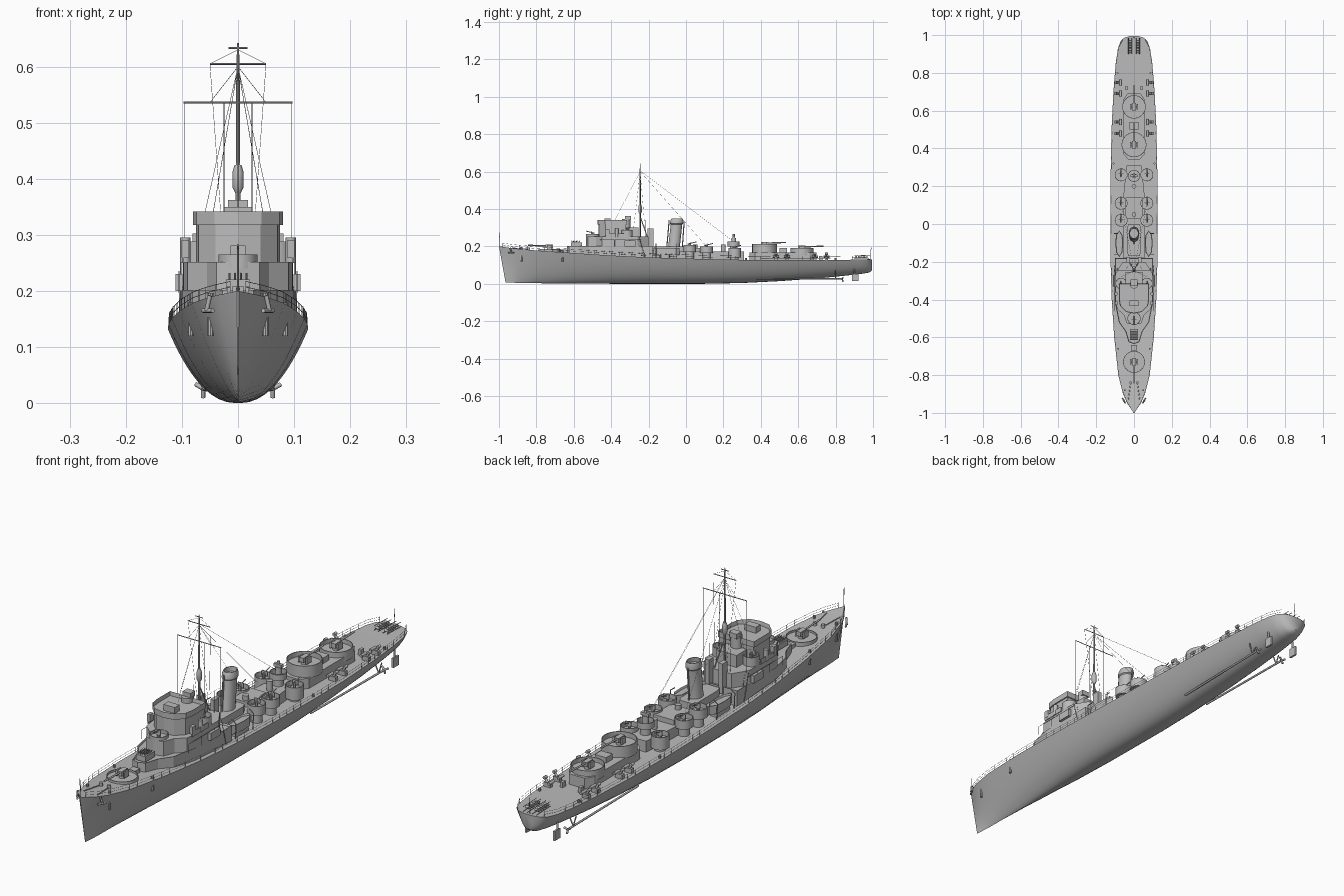
import bpy, bmesh, math
from mathutils import Vector

if "Cube" in bpy.data.objects:
    bpy.data.objects.remove(bpy.data.objects["Cube"])

grey = bpy.data.materials.new("warship grey")
grey.diffuse_color = (0.5, 0.5, 0.5, 1)
grey.use_nodes = True
grey.node_tree.nodes["Principled BSDF"].inputs["Base Color"].default_value = grey.diffuse_color


def finish(name, bm, smooth=False):
    bmesh.ops.recalc_face_normals(bm, faces=bm.faces[:])
    me = bpy.data.meshes.new(name)
    bm.to_mesh(me)
    bm.free()
    me.materials.append(grey)
    ob = bpy.data.objects.new(name, me)
    bpy.context.collection.objects.link(ob)
    if smooth:
        bpy.ops.object.select_all(action='DESELECT')
        ob.select_set(True)
        bpy.context.view_layer.objects.active = ob
        bpy.ops.object.shade_smooth_by_angle(angle=math.radians(35))
    return ob


def lathe(name, x, y, prof, n=20, lean=0.0, sx=1.0):
    # prof: (radius, z) from bottom centre to top centre
    bm = bmesh.new()
    z0 = prof[0][1]
    rings = [[bm.verts.new((x + sx * r * math.cos(2 * math.pi * i / n),
                            y + r * math.sin(2 * math.pi * i / n) + lean * (z - z0), z))
              for i in range(n)] for r, z in prof]
    for a, b in zip(rings, rings[1:]):
        for i in range(n):
            bm.faces.new((a[i], a[(i + 1) % n], b[(i + 1) % n], b[i]))
    bm.faces.new(rings[0])
    bm.faces.new(rings[-1])
    return finish(name, bm, True)


def drum(name, x, y, r, z0, z1, n=16, **k):
    return lathe(name, x, y, [(r, z0), (r, z1)], n, **k)


def tub(name, x, y, r, z0, z1, depth=0.02):
    return lathe(name, x, y, [(r, z0), (r, z1), (r - .003, z1), (r - .003, z1 - depth)], 24)


def box(name, x, y, z, dx, dy, dz):
    bm = bmesh.new()
    bmesh.ops.create_cube(bm, size=1)
    for v in bm.verts:
        v.co = Vector((x + v.co.x * dx, y + v.co.y * dy, z + v.co.z * dz))
    return finish(name, bm)


def house(name, half, z0, z1, cx=0.0, rim=0.0):
    # prism from a mirrored half outline; rim > 0 sinks the roof behind a bulwark
    pts = half + [(-x, y) for x, y in reversed(half) if x > 1e-6]
    bm = bmesh.new()
    lo = [bm.verts.new((cx + x, y, z0)) for x, y in pts]
    hi = [bm.verts.new((cx + x, y, z1)) for x, y in pts]
    bm.faces.new(lo)
    top = bm.faces.new(hi)
    for i in range(len(pts)):
        j = (i + 1) % len(pts)
        bm.faces.new((lo[i], lo[j], hi[j], hi[i]))
    if rim:
        bmesh.ops.recalc_face_normals(bm, faces=bm.faces[:])
        bmesh.ops.inset_region(bm, faces=[top], thickness=.003)
        for v in top.verts:
            v.co.z -= rim
    return finish(name, bm)


def wires(name, lines, r):
    cu = bpy.data.curves.new(name, 'CURVE')
    cu.dimensions, cu.bevel_depth, cu.bevel_resolution = '3D', r, 0 if r < .002 else 2
    cu.use_fill_caps = True
    for line in lines:
        s = cu.splines.new('POLY')
        s.points.add(len(line) - 1)
        for p, c in zip(s.points, line):
            p.co = (*c, 1)
    cu.materials.append(grey)
    ob = bpy.data.objects.new(name, cu)
    bpy.context.collection.objects.link(ob)
    bpy.ops.object.select_all(action='DESELECT')
    ob.select_set(True)
    bpy.context.view_layer.objects.active = ob
    bpy.ops.object.convert(target='MESH')


# Hull stations: y, half beam, keel z, deck z, section fullness, stem rake
ST = [(-1, .002, .008, .2, 1, .035), (-.95, .036, .006, .193, .95, .02), (-.9, .058, .004, .187, .88, .01),
      (-.8, .083, .003, .178, .76, 0), (-.6, .105, .001, .164, .6, 0), (-.4, .118, 0, .151, .5, 0),
      (-.2, .124, 0, .141, .46, 0), (.1, .125, 0, .132, .45, 0), (.3, .123, .004, .128, .45, 0),
      (.5, .119, .014, .126, .45, 0), (.7, .109, .028, .126, .45, 0), (.85, .097, .043, .128, .43, 0),
      (.93, .085, .052, .129, .4, 0), (.97, .07, .058, .13, .38, 0), (.987, .05, .064, .13, .38, 0),
      (.995, .022, .072, .13, .38, 0)]


def at(y, k):
    for a, b in zip(ST, ST[1:]):
        if y <= b[0]:
            return a[k] + (b[k] - a[k]) * max(0, (y - a[0]) / (b[0] - a[0]))
    return ST[-1][k]


bm = bmesh.new()
N = 10
rows = []
for y, w, k, d, e, rake in ST:
    side = [(w * ((i / N) ** 1.8) ** e, y + rake * (1 - (i / N) ** 1.8), k + (d - k) * (i / N) ** 1.8)
            for i in range(N + 1)]
    ring = [(-x, yy, z) for x, yy, z in reversed(side[1:])] + side
    rows.append([bm.verts.new(c) for c in ring])
for a, b in zip(rows, rows[1:]):
    for i in range(2 * N):
        bm.faces.new((a[i], a[i + 1], b[i + 1], b[i]))
    bm.faces.new((a[0], b[0], b[-1], a[-1]))
bm.faces.new(rows[0])
bm.faces.new(rows[-1])
finish("hull", bm, True)

# Deck rails along both edges
for s in (-1, 1):
    ys = [-.98 + i * .0445 for i in range(45)]
    edge = [(s * (at(y, 1) - .002), y, at(y, 3)) for y in ys]
    up = lambda h: [(x, y, z + h) for x, y, z in edge]
    wires("deck_rail", [up(.01), up(.02)] + [[p, q] for p, q in zip(edge, up(.021))], .0006)
    # Shafts, propellers and rudders
    wires("propeller_shaft", [[(s * .055, .38, .025), (s * .062, .83, .026)]], .004)
    wires("shaft_strut", [[(s * .062, .8, .026), (s * .045, .8, .06)], [(s * .062, .8, .026), (s * .075, .8, .07)]], .0025)
    wires("propeller", [[(s * .062, .835, .026),
                         (s * .062 + .016 * math.cos(a), .84, .026 + .016 * math.sin(a))]
                        for a in (.5, 2.6, 4.7)], .004)
    box("rudder", s * .062, .905, .033, .008, .035, .038)
    wires("rudder_stock", [[(s * .062, .9, .04), (s * .062, .9, .08)]], .004)
    # Anchors
    wires("anchor", [[(s * .05, -.94, .192), (s * .056, -.935, .165)], [(s * .045, -.95, .165), (s * .062, -.92, .165)]], .004)

# Small fittings on the foredeck
for s in (-1, 1):
    drum("capstan", s * .018, -.84, .007, .17, .195)
    wires("anchor_chain", [[(s * .018, -.84, .185), (s * .03, -.93, .192)]], .002)
    for y in (-.66, -.88, .32, .8):
        drum("bollard", s * (at(y, 1) - .014), y, .005, .12, at(y, 3) + .011, 8)
box("hatch", 0, -.655, .174, .03, .03, .018)


# Main guns: platform, pedestal, breech and barrel
def big_gun(y, z, d, n="main_gun"):
    drum(n + "_pedestal", 0, y, .013, z, z + .018)
    box(n + "_breech", 0, y, z + .022, .02, .04, .018)
    for s in (-1, 1):
        box(n + "_side", s * .017, y, z + .018, .006, .028, .024)
    wires(n + "_barrel", [[(0, y, z + .024), (0, y + d * .115, z + .028)]], .0035)


tub("fore_gun_tub", 0, -.73, .058, .16, .186, .008)
big_gun(-.73, .178, -1)
house("aft_deckhouse", [(.03, .34), (.055, .37), (.055, .66), (.035, .69)], .12, .168)
tub("aft_gun_tub_upper", 0, .42, .066, .165, .213, .02)
big_gun(.42, .193, 1)
tub("aft_gun_tub_lower", 0, .62, .062, .15, .19, .018)
big_gun(.62, .173, 1)
box("ready_locker", 0, .52, .178, .05, .04, .024)

# Forward superstructure, level by level
house("forward_deckhouse", [(0, -.635), (.028, -.625), (.045, -.57), (.08, -.52), (.1, -.42), (.1, -.18)], .13, .202, rim=.008)
house("bridge_base", [(0, -.535), (.038, -.525), (.055, -.48), (.09, -.45), (.097, -.40), (.097, -.26), (.06, -.2)], .19, .252)
house("bridge", [(0, -.468), (.04, -.46), (.07, -.43), (.075, -.4), (.075, -.32)], .25, .322)
house("open_bridge_bulwark", [(0, -.474), (.042, -.466), (.074, -.434), (.08, -.4), (.08, -.315)], .318, .342, rim=.016)
house("chart_house", [(.045, -.34), (.045, -.255)], .25, .3)
box("bridge_console", 0, -.42, .338, .05, .03, .024)
drum("director_base", 0, -.32, .022, .3, .345)
box("director", 0, -.31, .352, .035, .03, .02)
box("hedgehog_mortar", 0, -.585, .21, .042, .06, .022)
for i in range(6):
    wires("mortar_spigots", [[(x, -.605 + i * .008, .215), (x, -.612 + i * .008, .232)]
                             for x in (-.015, -.005, .005, .015)], .0018)
tub("bridge_front_tub", 0, -.5, .035, .24, .265)
for s in (-1, 1):
    drum("signal_lamp", s * .094, -.37, .009, .25, .295)
    box("signal_box", s * .094, -.42, .275, .014, .02, .03)
    box("life_raft", s * .105, -.3, .215, .012, .06, .03)
    box("wing_screen", s * .098, -.38, .26, .004, .1, .02)
    wires("bridge_ladder", [[(s * (.088 + d), -.22, .14), (s * (.088 + d), -.25, .25)] for d in (0, .014)], .0015)
    for y in (-.46, -.38, -.3):
        wires("bridge_rail", [[(s * .105, y, .2), (s * .105, y, .235)]], .001)
    wires("bridge_rail_top", [[(s * .105, -.46, .235), (s * .105, -.24, .235)]], .001)


# Light guns in round tubs
def light_gun(x, y, z, d=1):
    drum("light_gun_pedestal", x, y, .006, z, z + .025, 8)
    wires("light_gun_barrel", [[(x, y - d * .012, z + .024), (x, y + d * .035, z + .036)]], .0022)
    box("light_gun_shield", x, y + d * .006, z + .026, .026, .003, .018)


light_gun(0, -.5, .246, -1)
for s in (-1, 1):
    for y, r, z0, z1 in [(-.315, .03, .2, .288), (.02, .034, .17, .208), (.11, .034, .165, .2), (.26, .034, .14, .19)]:
        tub("light_gun_tub", s * .068, y, r, z0, z1)
        light_gun(s * .068, y, z1 - .02, -1 if y < 0 else 1)
        if y > 0:
            drum("tub_support", s * .068, y, .022, .12, z0 + .005)

# Midships deckhouse, boats, funnel
house("midships_deckhouse", [(.055, -.2), (.055, .16), (.04, .31)], .125, .172)
house("funnel_base", [(.03, -.17), (.038, -.14), (.038, -.02), (.028, .0)], .165, .2)
for s in (-1, 1):
    house("boat", [(.0, -.175), (.016, -.15), (.02, -.11), (.018, -.06), (0, -.035)], .155, .19, cx=s * .078, rim=.008)
    box("boat_cradle", s * .078, -.105, .15, .03, .08, .03)
    wires("boat_davit", [[(s * .1, y, .13), (s * .104, y, .2), (s * .085, y, .215)] for y in (-.16, -.05)], .002)
    box("vent_trunk", s * .03, -.19, .235, .018, .03, .12)
lathe("funnel", 0, -.066, [(.034, .18), (.031, .2), (.031, .318), (.035, .322), (.035, .335), (.03, .348),
                           (.027, .348), (.027, .33)], 24, lean=.11, sx=.8)
wires("funnel_pipe", [[(0, -.103, .19), (0, -.09, .34)], [(0, -.02, .19), (0, -.01, .33)]], .003)
house("torpedo_deck_step", [(.045, .03), (.045, .14)], .17, .192)
for y in (.05, .2):
    drum("vent", 0, y, .012, .17, .21)
# Aft director tower
drum("aft_director_tower", 0, .255, .02, .16, .205)
tub("aft_director_tub", 0, .255, .032, .2, .225)
drum("aft_director", 0, .255, .013, .205, .245)
box("aft_director_sight", 0, .255, .25, .035, .014, .012)
drum("aft_director_cap", 0, .255, .006, .25, .266)

# Depth charge throwers and stern racks
for s in (-1, 1):
    for y in (.48, .54, .69, .75):
        x = s * .085
        box("thrower_base", x, y, .135, .03, .016, .018)
        wires("thrower_tube", [[(x, y, .14), (x + s * .01, y, .155)]], .005)
        wires("depth_charge", [[(x + s * .012, y - .008, .16), (x + s * .012, y + .008, .16)],
                               [(x - s * .014, y - .016, .145), (x - s * .014, y + .016, .145)]], .006)
    wires("stern_rack", [[(s * .02 + d, .9, z), (s * .02 + d, .985, z - .003)] for d in (-.009, .009) for z in (.135, .153)], .0015)
    wires("rack_charges", [[(s * .02 - .009, .91 + i * .014, .143), (s * .02 + .009, .91 + i * .014, .143)]
                           for i in range(5)], .006)
    box("smoke_float", s * .04, .72, .137, .012, .02, .022)

# Mast, yards and rigging
M = -.245
lathe("mast", 0, M, [(.005, .2), (.004, .4), (.003, .6), (.0015, .642)], 10)
wires("mast_legs", [[(s * .03, -.19, .2), (0, M, .36)] for s in (-1, 1)], .0025)
wires("yards", [[(-.097, M, .536), (.097, M, .536)], [(-.05, M, .605), (.05, M, .605)],
                [(-.017, M, .633), (.017, M, .633)]], .0018)
lathe("mast_lantern", 0, M, [(.005, .375), (.01, .385), (.01, .412), (.006, .425)], 10)
lines = [[(0, M, .605), (0, .255, .225)], [(0, M, .6), (0, -.38, .342)], [(0, -.04, .3), (0, M, .3)]]
for s in (-1, 1):
    lines += [[(s * .05, M, .605), (s * .028, -.22, .3)], [(s * .095, M, .536), (s * .095, M, .25)],
              [(0, M, .6), (s * .068, -.28, .3)], [(0, M, .6), (s * .05, M, .536)],
              [(s * .025, M, .536), (s * .025, M, .3)], [(0, M, .63), (s * .05, M, .605)],
              [(0, M, .6), (s * .068, .11, .2)]]
wires("rigging", lines, .0005)
wires("staffs", [[(0, -.995, .195), (0, -.998, .275)], [(0, .985, .13), (0, .99, .195)],
                 [(.045, -.215, .2), (.045, -.215, .34)], [(-.045, -.215, .2), (-.045, -.215, .34)]], .0014)
